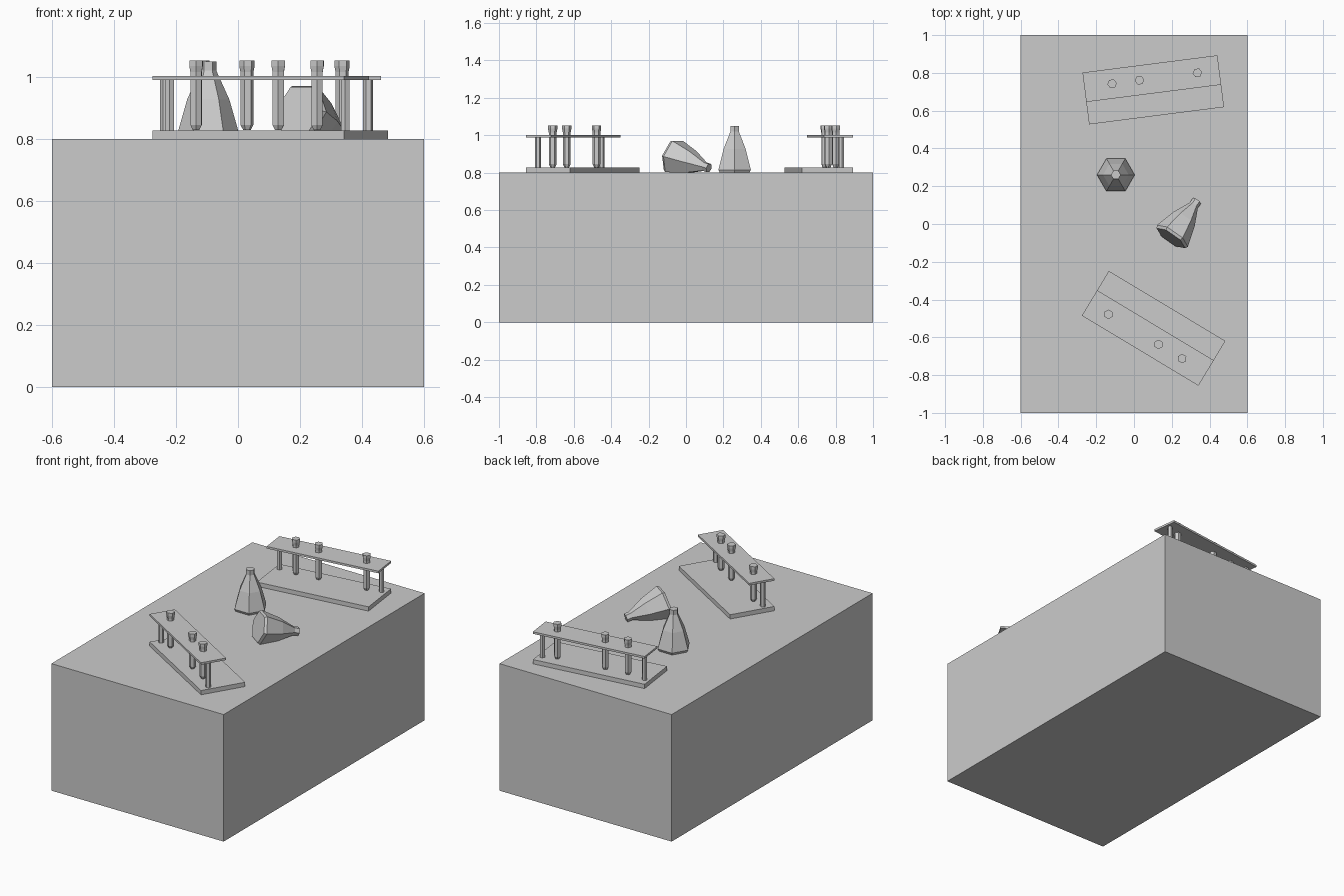
import bpy, bmesh
from math import sin, cos, pi, radians
from mathutils import Matrix, Vector

if "Cube" in bpy.data.objects:
    bpy.data.objects.remove(bpy.data.objects["Cube"])

TOP = 0.8  # table height


def finish(name, bm, mat=Matrix()):
    bmesh.ops.recalc_face_normals(bm, faces=bm.faces)
    me = bpy.data.meshes.new(name)
    bm.to_mesh(me)
    bm.free()
    ob = bpy.data.objects.new(name, me)
    bpy.context.collection.objects.link(ob)
    ob.matrix_world = mat
    return ob


def box(name, size, centre, mat=Matrix()):
    bm = bmesh.new()
    bmesh.ops.create_cube(bm, size=1, matrix=Matrix.Translation(centre) @ Matrix.Diagonal((*size, 1)))
    return finish(name, bm, mat)


def turned(name, profile, mat=Matrix(), sides=6):
    """Capped low-poly solid of revolution from (radius, height) pairs."""
    bm = bmesh.new()
    rings = [[bm.verts.new((r * cos(2 * pi * i / sides), r * sin(2 * pi * i / sides), z))
              for i in range(sides)] for r, z in profile]
    for a, b in zip(rings, rings[1:]):
        for i in range(sides):
            j = (i + 1) % sides
            bm.faces.new((a[i], a[j], b[j], b[i]))
    bm.faces.new(rings[0][::-1])
    bm.faces.new(rings[-1])
    return finish(name, bm, mat)


TUBE = [(0.012, 0.028), (0.021, 0.045), (0.021, 0.215), (0.025, 0.235), (0.025, 0.252)]
POST = [(0.016, 0.02), (0.016, 0.195)]
FLASK = [(0.092, 0), (0.1, 0.015), (0.068, 0.127), (0.026, 0.22), (0.026, 0.25)]


def rack(name, x, y, angle):
    m = Matrix.Translation((x, y, TOP)) @ Matrix.Rotation(radians(angle), 4, 'Z')
    box(name + "_base", (0.72, 0.276, 0.027), (0, 0, 0.0135), m)
    box(name + "_top_plate", (0.72, 0.157, 0.013), (0, 0.06, 0.1955), m)
    for i, u in enumerate((-0.33, 0.33)):
        turned(f"{name}_post_{i + 1}", POST, m @ Matrix.Translation((u, 0.08, 0)))
    for i, u in enumerate((-0.212, -0.066, 0.243)):
        turned(f"{name}_test_tube_{i + 1}", TUBE, m @ Matrix.Translation((u, 0.06, 0)))


# Table block
box("table", (1.2, 2, TOP), (0, 0, TOP / 2))

# Two identical test tube racks
rack("back_rack", 0.102, 0.71, 7.3)
rack("front_rack", 0.104, -0.552, 149)

# Standing flask
turned("standing_flask", FLASK, Matrix.Translation((-0.096, 0.26, TOP)))

# Fallen flask lying on its side
yaw, tilt = 55, 15.3
rot = (Matrix.Rotation(radians(yaw), 4, 'Z') @ Matrix.Rotation(radians(90 + tilt), 4, 'Y')
       @ Matrix.Rotation(radians(90), 4, 'Z'))
flask = turned("fallen_flask", FLASK)
low = min((rot @ v.co).z for v in flask.data.vertices)
flask.matrix_world = Matrix.Translation((0.195, -0.075, TOP - low)) @ rot
